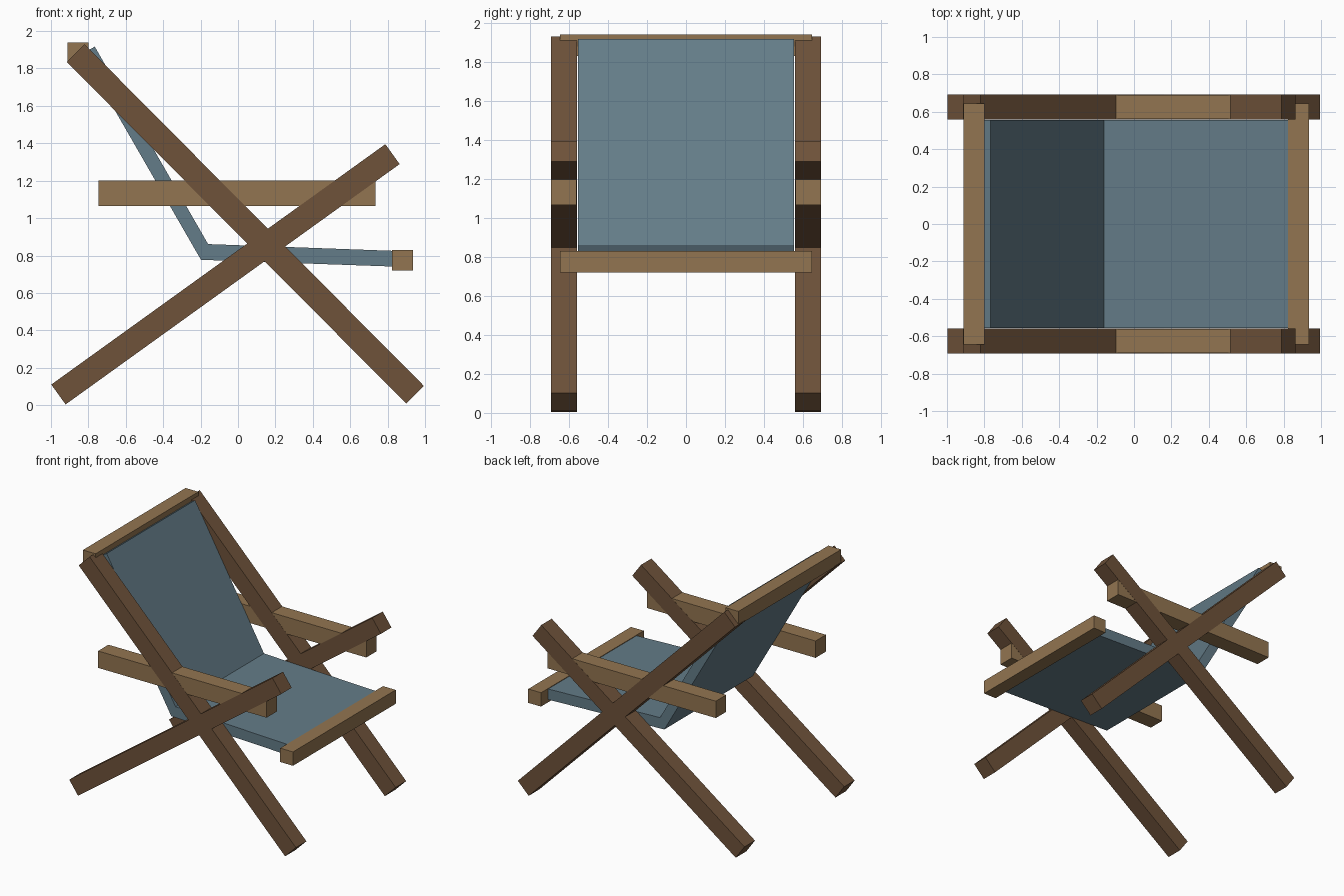
import bpy, bmesh
from mathutils import Vector

if "Cube" in bpy.data.objects:
    bpy.data.objects.remove(bpy.data.objects["Cube"])


def material(name, rgb):
    m = bpy.data.materials.new(name)
    m.diffuse_color = (*rgb, 1)
    m.use_nodes = True
    m.node_tree.nodes["Principled BSDF"].inputs["Base Color"].default_value = m.diffuse_color
    return m


DARK_WOOD = material("dark wood", (0.156, 0.084, 0.042))
LIGHT_WOOD = material("light wood", (0.290, 0.178, 0.082))
CANVAS = material("blue canvas", (0.127, 0.202, 0.246))


def extrude_profile(name, profile, y0, y1, mat):
    """Extrude a closed x/z profile from y0 to y1."""
    bm = bmesh.new()
    face = bm.faces.new([bm.verts.new((x, y0, z)) for x, z in profile])
    ext = bmesh.ops.extrude_face_region(bm, geom=[face])
    verts = [v for v in ext["geom"] if isinstance(v, bmesh.types.BMVert)]
    bmesh.ops.translate(bm, verts=verts, vec=(0, y1 - y0, 0))
    bmesh.ops.recalc_face_normals(bm, faces=bm.faces)
    mesh = bpy.data.meshes.new(name)
    bm.to_mesh(mesh)
    bm.free()
    mesh.materials.append(mat)
    obj = bpy.data.objects.new(name, mesh)
    bpy.context.collection.objects.link(obj)
    return obj


def beam(start, end, width):
    """Rectangle profile around a centre line."""
    a, b = Vector(start), Vector(end)
    d = (b - a).normalized()
    n = Vector((-d.y, d.x)) * width / 2
    return [a - n, b - n, b + n, a + n]


def box(x0, x1, z0, z1):
    return [(x0, z0), (x1, z0), (x1, z1), (x0, z1)]


# Crossed side beams and armrests, one set on each side
for side, s in (("front", -1), ("back", 1)):
    extrude_profile(side + "_back_support", beam((-0.868, 1.882), (0.946, 0.056), 0.134),
                    s * 0.56, s * 0.692, DARK_WOOD)
    extrude_profile(side + "_arm_support", beam((-0.96, 0.057), (0.826, 1.342), 0.131),
                    s * 0.56, s * 0.692, DARK_WOOD)
    # Armrest sits a hair inside the beam faces
    extrude_profile(side + "_armrest", box(-0.746, 0.735, 1.066, 1.2),
                    s * 0.561, s * 0.691, LIGHT_WOOD)

# Cross rails holding the canvas
extrude_profile("top_rail", box(-0.912, -0.80, 1.83, 1.94), -0.645, 0.645, LIGHT_WOOD)
extrude_profile("seat_rail", box(0.823, 0.935, 0.72, 0.83), -0.645, 0.645, LIGHT_WOOD)

# Bent canvas sling: seat and backrest in one piece
extrude_profile("canvas_sling",
                [(-0.198, 0.777), (0.83, 0.741), (0.83, 0.825), (-0.16, 0.861),
                 (-0.766, 1.917), (-0.832, 1.878)],
                -0.555, 0.555, CANVAS)
